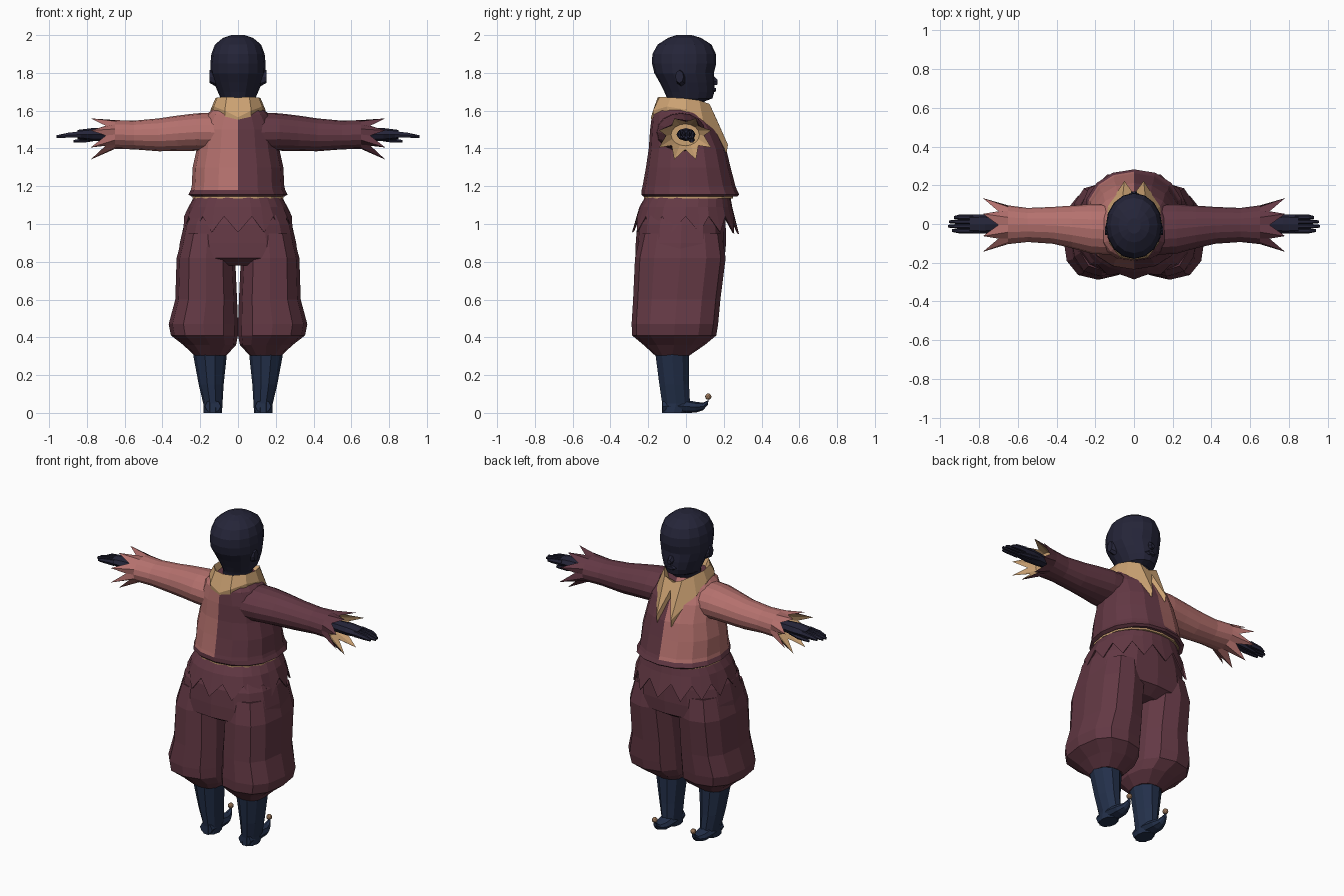
import bpy, bmesh
from math import cos, sin, tau, copysign
from mathutils import Vector

cube = bpy.data.objects.get("Cube")
if cube:
    bpy.data.objects.remove(cube)


def material(name, rgb):
    m = bpy.data.materials.new(name)
    m.use_nodes = True
    m.diffuse_color = (*rgb, 1)
    m.node_tree.nodes["Principled BSDF"].inputs["Base Color"].default_value = (*rgb, 1)
    return m


MAROON = material("dark maroon", (0.125, 0.04, 0.058))
PINK = material("dusty pink", (0.46, 0.165, 0.155))
TAN = material("tan lining", (0.6, 0.36, 0.17))
INK = material("ink blue", (0.018, 0.018, 0.04))
NAVY = material("boot navy", (0.017, 0.03, 0.07))
BELL = material("bell brown", (0.32, 0.18, 0.1))


def oval(n, a, b, power=1):
    """Points round an oval; a power under 1 makes it boxier."""
    for i in range(n):
        c, s = cos(tau * i / n), sin(tau * i / n)
        yield (a * copysign(abs(c) ** power, c), b * copysign(abs(s) ** power, s))


def flat_ring(z, x0, x1, y0, y1, n=12, power=1):
    cx, cy = (x0 + x1) / 2, (y0 + y1) / 2
    return [Vector((cx + u, cy + v, z)) for u, v in oval(n, (x1 - x0) / 2, (y1 - y0) / 2, power)]


def side_ring(x, cy, ry, cz, rz, n=16):
    return [Vector((x, cy + u, cz + v)) for u, v in oval(n, ry, rz)]


def front_ring(y, cx, rx, cz, rz, n=8):
    return [Vector((cx + u, y, cz + v)) for u, v in oval(n, rx, rz)]


def loft(name, rings, mats, rule=None, side=1):
    """Skin a list of rings, cap both ends, mirror in x if side is -1."""
    bm = bmesh.new()
    rows = [[bm.verts.new((p.x * side, p.y, p.z)) for p in r] for r in rings]
    n = len(rows[0])
    for k, (a, b) in enumerate(zip(rows, rows[1:])):
        for i in range(n):
            j = (i + 1) % n
            f = bm.faces.new((a[i], a[j], b[j], b[i]))
            if rule:
                f.material_index = rule(k, f.calc_center_median())
    bm.faces.new(rows[0])
    cap = bm.faces.new(rows[-1])
    if rule:
        cap.material_index = rule(len(rows) - 2, cap.calc_center_median())
    bmesh.ops.recalc_face_normals(bm, faces=bm.faces)
    me = bpy.data.meshes.new(name)
    bm.to_mesh(me)
    bm.free()
    for m in mats:
        me.materials.append(m)
    ob = bpy.data.objects.new(name, me)
    bpy.context.collection.objects.link(ob)
    return ob


# Head: skull, face and neck
HEAD = [(1.58, .08, -.09, .06), (1.65, .08, -.095, .1), (1.665, .092, -.1, .14),
        (1.70, .107, -.115, .15), (1.75, .128, -.14, .152), (1.80, .145, -.168, .148),
        (1.85, .146, -.18, .16), (1.90, .141, -.178, .158), (1.95, .122, -.15, .135),
        (1.985, .08, -.095, .08), (2.0, .035, -.05, .03)]
loft("head", [flat_ring(z, -x, x, a, b, 16) for z, x, a, b in HEAD], [INK])
loft("nose", [front_ring(.13, 0, .026, 1.765, .04, 6), front_ring(.168, 0, .014, 1.75, .014, 6)], [INK])
loft("mouth", [front_ring(.13, 0, .045, 1.71, .02, 6), front_ring(.158, 0, .025, 1.71, .01, 6)], [INK])

# Two-tone shirt with a dark hem
SHIRT = [(1.145, .245, -.225, .27), (1.155, .262, -.235, .282), (1.18, .25, -.235, .27),
         (1.2, .245, -.23, .262), (1.3, .24, -.212, .236), (1.4, .218, -.197, .212),
         (1.5, .205, -.19, .165), (1.58, .165, -.18, .112), (1.63, .11, -.14, .085)]
loft("shirt", [flat_ring(z, -x, x, a, b, 16, .9) for z, x, a, b in SHIRT],
     [MAROON, PINK], lambda k, c: int(c.x < 0 and k > 1))
loft("waist_trim", [flat_ring(z, -.24, .24, -.222, .25, 16, .9) for z in (1.135, 1.148)], [TAN])

# Collar: straight band behind, two long points on the +y side
TOP = [(0, -.15, 1.67), (.06, -.14, 1.673), (.11, -.08, 1.67), (.12, 0, 1.665),
       (.1, .07, 1.655), (.06, .125, 1.635), (0, .13, 1.61)]
HEM = [(0, -.185, 1.565), (.07, -.175, 1.6), (.128, -.1, 1.622), (.145, 0, 1.605),
       (.135, .09, 1.55), (.05, .222, 1.42), (0, .155, 1.57)]


def whole(half):
    right = [Vector(p) for p in half]
    return right + [Vector((-p.x, p.y, p.z)) for p in right[-2:0:-1]]


top, hem = whole(TOP), whole(HEM)
inner = [Vector((p.x * .75, p.y * .75, 1.6)) for p in top]
loft("collar", [[p * .97 for p in hem], hem, top, inner], [TAN])

# Pointed peplum under the hem
def zigzag():
    for i, p in enumerate(flat_ring(0, -.295, .295, -.27, .265, 28, .9)):
        tip = i % 2
        yield Vector((p.x * (1 if tip else .97), p.y * (1.06 if tip else .98),
                      (.955 - .1 * max(p.y - .17, 0)) if tip else 1.04))


points = list(zigzag())
loft("peplum", [flat_ring(1.145, -.232, .232, -.215, .235, 28, .9),
                flat_ring(1.09, -.262, .262, -.247, .245, 28, .9), points,
                [Vector((p.x * .96, p.y * .96, p.z + .006)) for p in points],
                flat_ring(1.1, -.235, .235, -.22, .21, 28, .9)], [MAROON])

# Baggy trousers: seat and two legs
SEAT = [(1.12, .22, -.21, .2), (1.0, .285, -.258, .21), (.9, .308, -.266, .212),
        (.82, .318, -.268, .205), (.78, .29, -.2, .14)]
loft("trouser_seat", [flat_ring(z, -x, x, a, b, 16, .75) for z, x, a, b in SEAT], [MAROON])
LEG = [(.95, .03, .29, -.24, .19), (.82, .015, .325, -.27, .21), (.6, .005, .332, -.28, .182),
       (.47, 0, .367, -.288, .17), (.41, 0, .355, -.285, .16), (.36, .01, .29, -.225, .1),
       (.305, .06, .232, -.165, .02)]
BOOT = [(.33, .06, .236, -.165, .02), (.3, .06, .236, -.165, .02), (.15, .076, .208, -.145, .02),
        (.05, .082, .184, -.13, .025), (0, .085, .182, -.13, .0)]
FOOT = [(-.125, .042, .035, .034), (-.02, .05, .036, .036), (.05, .044, .03, .029),
        (.09, .026, .034, .02), (.116, .012, .055, .012), (.12, .005, .08, .006)]
ARM = [(.1, -.03, .13, 1.485, .105), (.22, -.025, .128, 1.487, .099), (.32, -.015, .11, 1.48, .094),
       (.42, -.007, .095, 1.472, .087), (.55, -.005, .088, 1.471, .076), (.65, -.004, .1, 1.474, .076)]
PALM = [(.64, .03, 1.47, .028), (.7, .04, 1.472, .034), (.77, .05, 1.474, .034), (.85, .048, 1.474, .024)]

for side, tag in ((1, "left"), (-1, "right")):
    loft(tag + "_trouser_leg", [flat_ring(*r, 12, .8) for r in LEG], [MAROON], side=side)

    # Boot with curled toe and bell
    loft(tag + "_boot", [flat_ring(*r, 10) for r in BOOT], [NAVY], side=side)
    loft(tag + "_curled_toe", [front_ring(y, .133, rx, cz, rz) for y, rx, cz, rz in FOOT], [NAVY], side=side)
    bpy.ops.mesh.primitive_ico_sphere_add(subdivisions=2, radius=.017, location=(side * .133, .118, .086))
    bell = bpy.context.object
    bell.name = tag + "_toe_bell"
    bell.data.materials.append(BELL)

    # Ear
    loft(tag + "_ear", [side_ring(.12, -.025, .03, 1.775, .045, 8),
                        side_ring(.15, -.035, .022, 1.78, .034, 8)], [INK], side=side)

    # Sleeve ending in a jagged, lined cuff
    cuff = side_ring(.7, -.005, .1, 1.468, .074)
    tips = side_ring(.78, -.005, .15, 1.45, .118)
    edge = [b if i % 2 else a for i, (a, b) in enumerate(zip(cuff, tips))]
    lining = side_ring(.66, -.004, .075, 1.472, .058)
    loft(tag + "_sleeve", [side_ring(*r) for r in ARM] + [edge, lining],
         [MAROON if side > 0 else PINK, TAN], lambda k, c: int(k == len(ARM)), side)

    # Hand
    loft(tag + "_palm", [side_ring(x, 0, ry, cz, rz, 8) for x, ry, cz, rz in PALM], [INK], side=side)
    for i, end in enumerate((.94, .96, .955, .93)):
        y = -.036 + .024 * i
        loft(f"{tag}_finger_{i + 1}",
             [side_ring(.83, y, .013, 1.474, .02, 6), side_ring(.9, y, .013, 1.47, .015, 6),
              side_ring(end, y * .95, .007, 1.463, .008, 6)], [INK], side=side)
    loft(tag + "_thumb", [side_ring(.73, .02, .02, 1.46, .018, 6), side_ring(.8, .03, .018, 1.445, .014, 6),
                          side_ring(.87, .03, .009, 1.438, .008, 6)], [INK], side=side)
